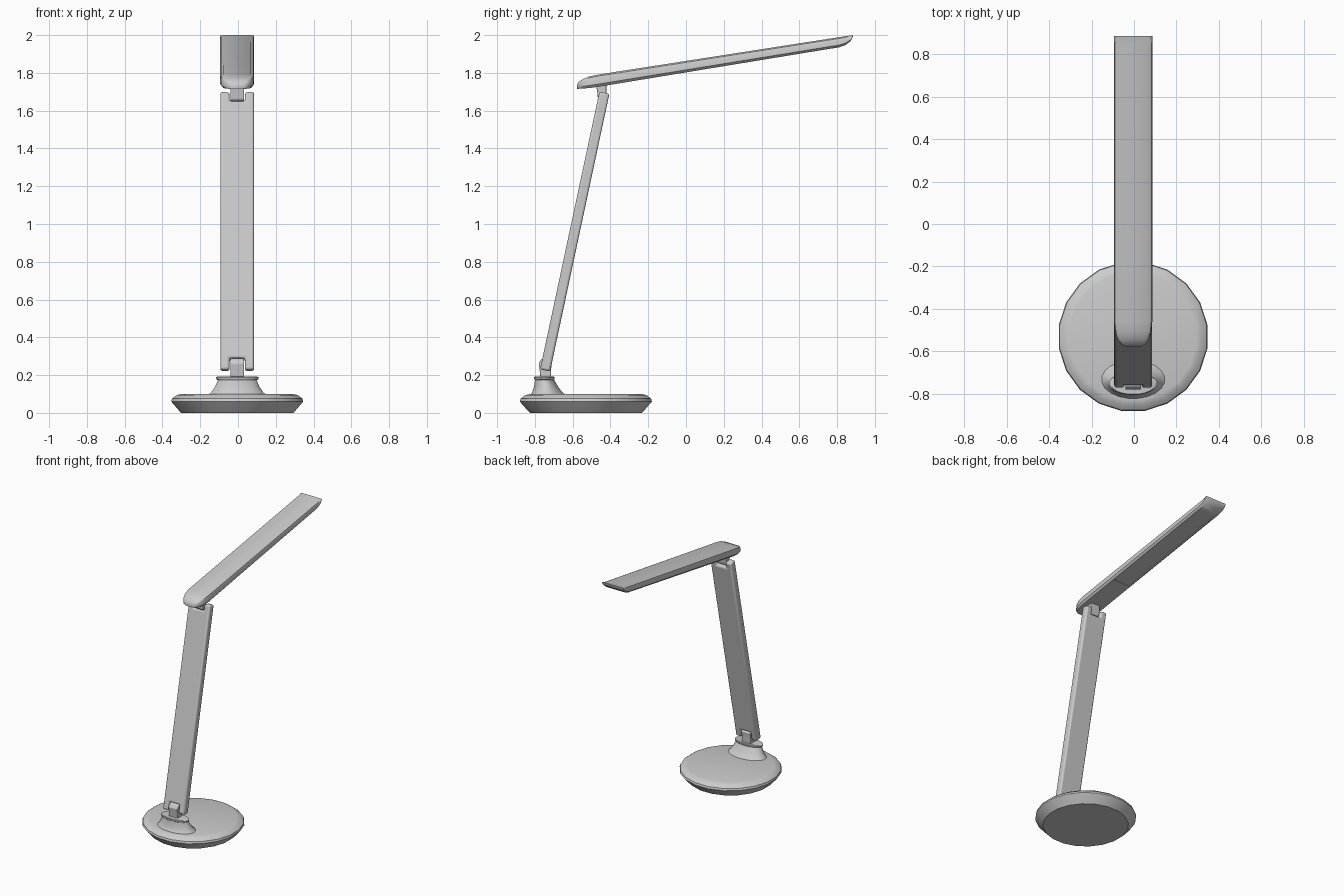
import bpy, bmesh, math
from mathutils import Vector, Matrix

old = bpy.data.objects.get("Cube")
if old:
    bpy.data.objects.remove(old, do_unlink=True)

grey = bpy.data.materials.new("light grey")
grey.use_nodes = True
grey.diffuse_color = (0.6, 0.6, 0.6, 1)
grey.node_tree.nodes["Principled BSDF"].inputs["Base Color"].default_value = (0.6, 0.6, 0.6, 1)

MID_X = -0.004


def finish(name, bm, bevel=0.0, angle=35):
    """Turn a bmesh into a shaded object, with an optional rounded edge."""
    bmesh.ops.recalc_face_normals(bm, faces=bm.faces)
    mesh = bpy.data.meshes.new(name)
    bm.to_mesh(mesh)
    bm.free()
    mesh.materials.append(grey)
    obj = bpy.data.objects.new(name, mesh)
    bpy.context.collection.objects.link(obj)
    obj.location.x = MID_X
    if bevel:
        mod = obj.modifiers.new("rounded edges", 'BEVEL')
        mod.width = bevel
        mod.segments = 3
        mod.limit_method = 'ANGLE'
    bpy.ops.object.select_all(action='DESELECT')
    obj.select_set(True)
    bpy.context.view_layer.objects.active = obj
    bpy.ops.object.shade_smooth_by_angle(angle=math.radians(angle))
    return obj


def loft(rings):
    """Skin a row of matching closed rings and cap both ends."""
    bm = bmesh.new()
    rows = [[bm.verts.new(p) for p in ring] for ring in rings]
    for a, b in zip(rows, rows[1:]):
        for i in range(len(a)):
            j = (i + 1) % len(a)
            bm.faces.new((a[i], a[j], b[j], b[i]))
    bm.faces.new(rows[0])
    bm.faces.new(rows[-1])
    return bm


def oval(z, rx, ry, cy, sides):
    turns = [math.tau * (i + 0.5) / sides for i in range(sides)]
    return [(rx * math.cos(t), cy + ry * math.sin(t), z) for t in turns]


def side_prism(name, profile, half, bevel):
    """Extrude a side profile (y, z) across x."""
    return finish(name, loft([[(x, y, z) for y, z in profile] for x in (-half, half)]), bevel)


# Round base with a sloping rim
base = [(0, 0.30), (0.012, 0.312), (0.06, 0.354), (0.075, 0.350), (0.094, 0.325), (0.1, 0.30)]
finish("base", loft([oval(z, r, r, -0.53, 20) for z, r in base]))

# Flared neck and its cap, off centre on the base
neck = [(0.095, 0.155, 0.095, -0.73), (0.11, 0.138, 0.08, -0.735),
        (0.14, 0.118, 0.064, -0.741), (0.178, 0.102, 0.05, -0.75)]
finish("neck", loft([oval(z, rx, ry, cy, 20) for z, rx, ry, cy in neck]))
cap = [(0.175, 0.108), (0.18, 0.114), (0.188, 0.114), (0.192, 0.108)]
finish("neck_cap", loft([oval(z, r, r * 0.48, -0.75, 20) for z, r in cap]))

# Hinge knuckles at both ends of the arm
side_prism("lower_hinge",
           [(-0.77, 0.18), (-0.715, 0.18), (-0.715, 0.23), (-0.709, 0.272),
            (-0.735, 0.29), (-0.765, 0.285), (-0.78, 0.262), (-0.775, 0.23)], 0.037, 0.005)
side_prism("upper_hinge",
           [(-0.478, 1.745), (-0.422, 1.75), (-0.422, 1.69), (-0.43, 1.656),
            (-0.45, 1.646), (-0.466, 1.66), (-0.47, 1.70)], 0.037, 0.005)

# Flat arm, notched at both ends for the hinges, leaning back
foot, head = Vector((0, -0.746, 0.225)), Vector((0, -0.432, 1.695))
length = (head - foot).length
half, slot, low, high = 0.089, 0.041, 0.063, length - 0.05
right = [(slot, high), (slot, length), (half, length), (half, 0), (slot, 0), (slot, low)]
outline = right + [(-x, z) for x, z in reversed(right)]
bm = loft([[(x, y, z) for x, z in outline] for y in (-0.027, 0.027)])
lean = math.atan2(head.y - foot.y, head.z - foot.z)
bm.transform(Matrix.Translation(foot) @ Matrix.Rotation(-lean, 4, 'X'))
finish("arm", bm, 0.012)

# Lamp head: a rounded section swept along y, with a round nose and a raked tip
section = [(0.86, 0), (1, 0.22), (1, 0.62), (0.95, 0.87), (0.80, 1)]
section += [(-x, z) for x, z in reversed(section)]
# Each station: y, underside z, top z, half width
stations = [(-0.577, 1.716, 1.737, 0.035), (-0.568, 1.716, 1.752, 0.055),
            (-0.545, 1.717, 1.768, 0.073), (-0.51, 1.72, 1.782, 0.085),
            (-0.46, 1.727, 1.792, 0.09), (-0.15, 1.778, 1.840, 0.09),
            (0.77, 1.929, 1.983, 0.09), (0.81, 1.935, 1.989, 0.09),
            (0.845, 1.948, 1.994, 0.09), (0.872, 1.968, 1.998, 0.09),
            (0.885, 1.994, 2.0, 0.09)]
bm = loft([[(w * u, y, lo + (hi - lo) * v) for u, v in section]
           for y, lo, hi, w in stations])
bmesh.ops.recalc_face_normals(bm, faces=bm.faces)
# Recessed light panel on the underside
panel = [f for f in bm.faces if f.normal.z < -0.9 and f.calc_area() > 0.1]
bmesh.ops.inset_region(bm, faces=panel, thickness=0.014)
bmesh.ops.inset_region(bm, faces=panel, thickness=0.002, depth=-0.006)
finish("lamp_head", bm)
